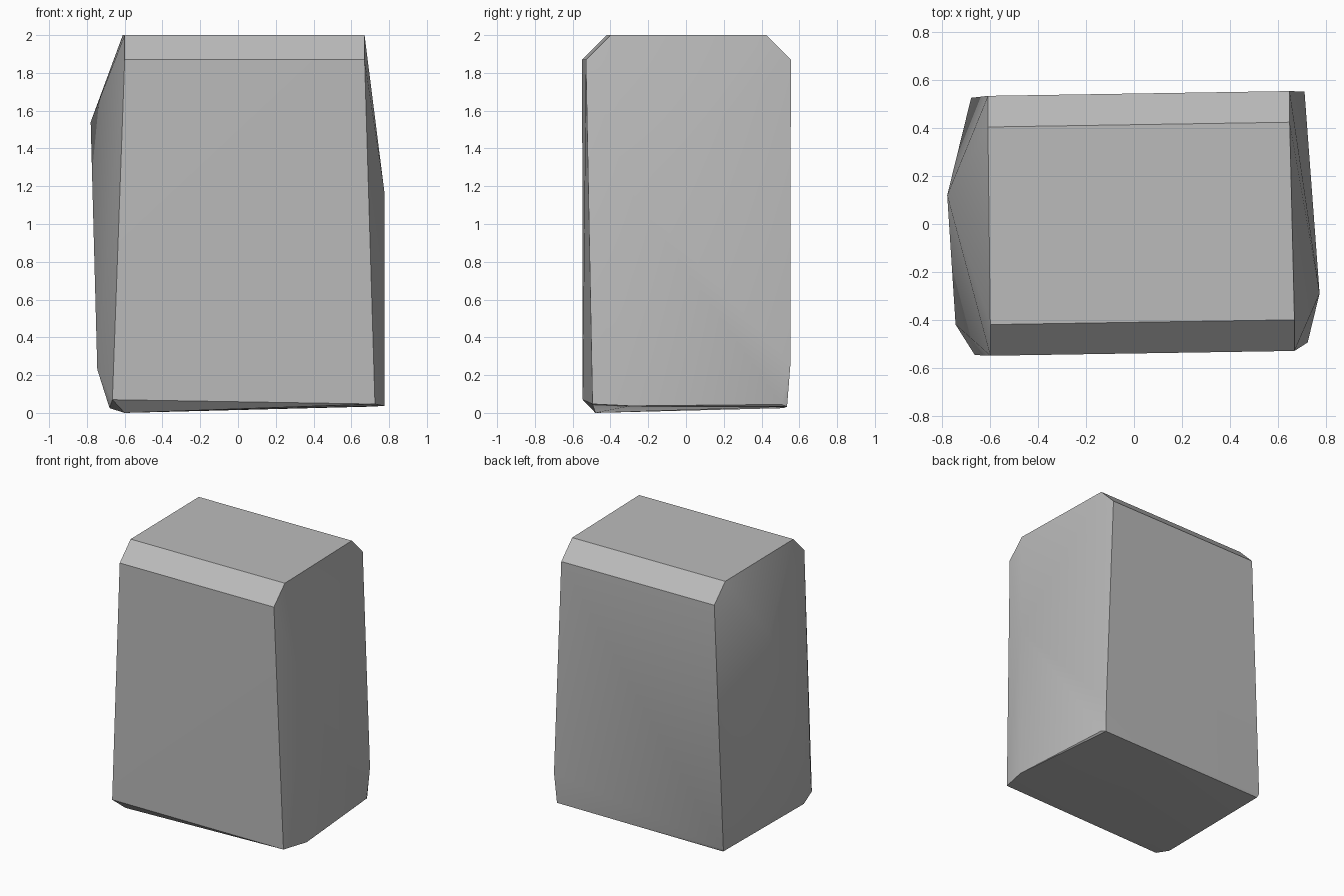
import bpy
import bmesh
import math

default_cube = bpy.data.objects.get("Cube")
if default_cube:
    bpy.data.objects.remove(default_cube, do_unlink=True)


def make_material(name, colour):
    material = bpy.data.materials.new(name)
    material.use_nodes = True
    material.diffuse_color = colour
    for node in material.node_tree.nodes:
        if node.type == "BSDF_PRINCIPLED":
            node.inputs["Base Color"].default_value = colour
    return material


def make_hull(name, corner_groups, material, sharp_angle):
    """Wrap groups of corner points in one convex, faceted block."""
    bm = bmesh.new()
    for group in corner_groups:
        for corner in group:
            bm.verts.new(corner)
    hull = bmesh.ops.convex_hull(bm, input=bm.verts[:])
    # remove points that ended up inside the block
    loose = [v for v in bm.verts if not v.link_faces]
    bmesh.ops.delete(bm, geom=loose, context="VERTS")
    # merge the triangles of nearly flat sides
    bmesh.ops.dissolve_limit(bm, angle_limit=math.radians(1),
                             verts=bm.verts[:], edges=bm.edges[:])
    bmesh.ops.recalc_face_normals(bm, faces=bm.faces[:])
    mesh = bpy.data.meshes.new(name)
    bm.to_mesh(mesh)
    bm.free()
    mesh.materials.append(material)
    block = bpy.data.objects.new(name, mesh)
    bpy.context.collection.objects.link(block)
    bpy.ops.object.select_all(action="DESELECT")
    block.select_set(True)
    bpy.context.view_layer.objects.active = block
    bpy.ops.object.shade_smooth_by_angle(angle=sharp_angle)
    return block


# flat top, and the shoulder under its front and back chamfers
top_rim = [(-.6, -.42, 2), (.67, -.4, 2), (.65, .425, 2), (-.61, .405, 2)]
shoulder = [(-.6, -.55, 1.87), (.67, -.53, 1.87),
            (.65, .555, 1.87), (-.61, .535, 1.87)]

# bulges of the two uneven sides
side_bulges = [(-.78, .12, 1.54), (-.745, -.42, .23),
               (.775, -.29, 1.17), (.712, .553, .26)]

# lower corners of the walls, and the slightly tilted underside
wall_foot = [(-.665, -.547, .07), (.725, -.495, .047),
             (.715, .505, .045), (-.68, .527, .05)]
underside = [(-.6, -.48, 0), (-.68, -.43, .025), (.775, -.29, .037),
             (.7, .535, .033), (-.67, .515, .025)]

stone_grey = make_material("stone grey", (.5, .5, .5, 1))
make_hull("stone_block",
          [top_rim, shoulder, side_bulges, wall_foot, underside],
          stone_grey, math.radians(30))
